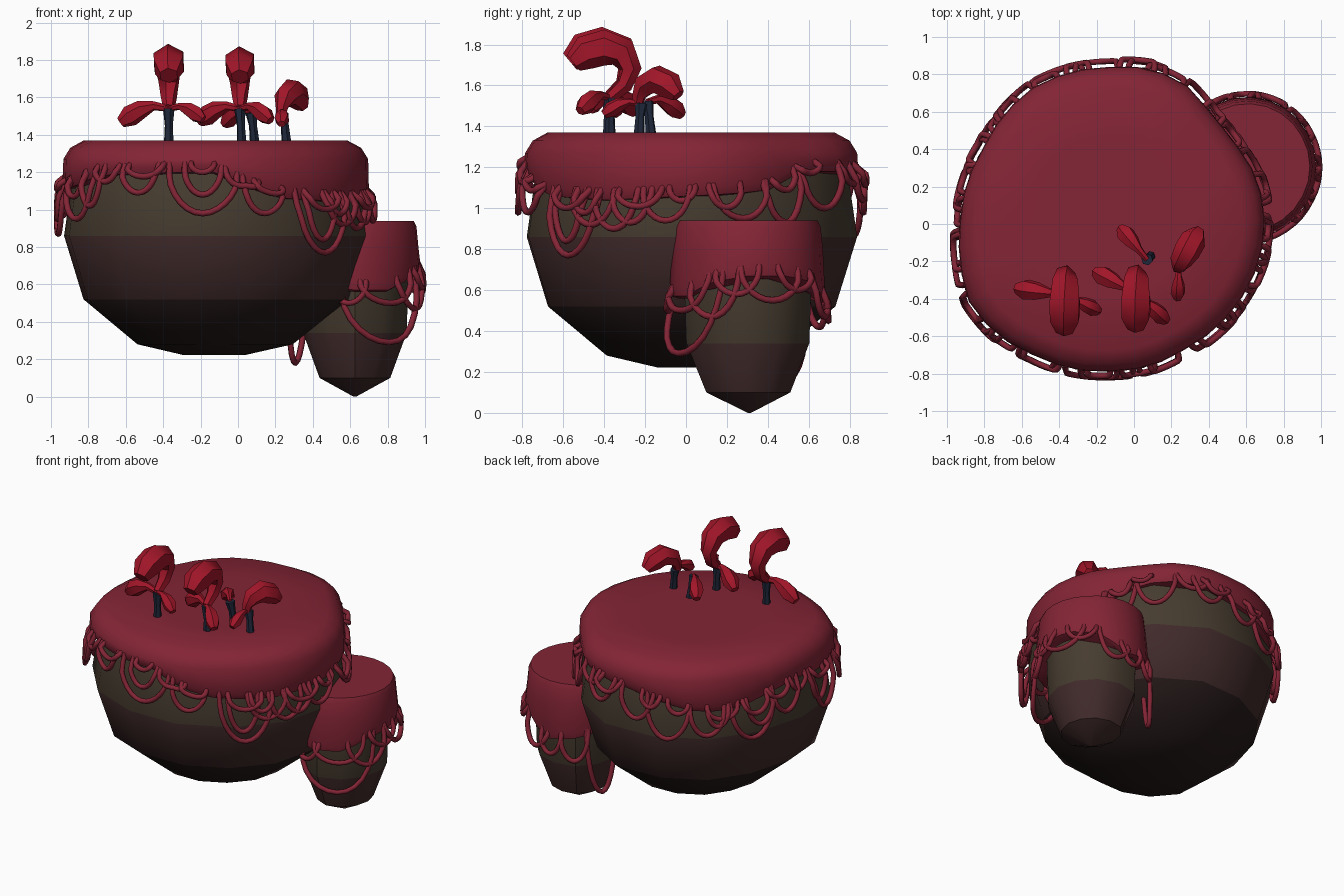
import bpy, bmesh, math, random
from mathutils import Vector

if "Cube" in bpy.data.objects:
    bpy.data.objects.remove(bpy.data.objects["Cube"])

random.seed(4)


def material(name, rgb):
    m = bpy.data.materials.new(name)
    m.diffuse_color = (*rgb, 1)
    m.use_nodes = True
    m.node_tree.nodes["Principled BSDF"].inputs["Base Color"].default_value = m.diffuse_color
    return m


MOSS = material("moss_red", (0.23, 0.018, 0.036))
UPPER = material("rock_olive", (0.062, 0.045, 0.029))
MIDDLE = material("rock_maroon", (0.052, 0.023, 0.023))
LOWER = material("rock_dark", (0.019, 0.010, 0.010))
PETAL = material("petal_red", (0.36, 0.008, 0.022))
STEM = material("stem_navy", (0.014, 0.022, 0.045))


def loft(name, rings, mats, bands=None, sharp=35):
    """Skin closed rings into one solid; bands gives the material of each strip."""
    bm = bmesh.new()
    vs = [[bm.verts.new(p) for p in r] for r in rings]
    n = len(rings[0])
    for i in range(len(vs) - 1):
        for j in range(n):
            k = (j + 1) % n
            f = bm.faces.new((vs[i][j], vs[i][k], vs[i + 1][k], vs[i + 1][j]))
            f.material_index = bands[i] if bands else 0
    bm.faces.new(vs[0])
    bm.faces.new(vs[-1]).material_index = bands[-1] if bands else 0
    bmesh.ops.recalc_face_normals(bm, faces=bm.faces)
    for f in bm.faces:
        f.smooth = True
    me = bpy.data.meshes.new(name)
    bm.to_mesh(me)
    bm.free()
    me.set_sharp_from_angle(angle=math.radians(sharp))
    for m in mats:
        me.materials.append(m)
    ob = bpy.data.objects.new(name, me)
    bpy.context.collection.objects.link(ob)
    return ob


def tube(name, pts, radii, mat, sides=6, sharp=50):
    pts = [Vector(p) for p in pts]
    rings, u = [], None
    for i, p in enumerate(pts):
        t = (pts[min(i + 1, len(pts) - 1)] - pts[max(i - 1, 0)]).normalized()
        if u is None:
            u = t.orthogonal()
        u = (u - t * u.dot(t)).normalized()
        w = t.cross(u)
        rings.append([p + radii[i] * (math.cos(a) * u + math.sin(a) * w)
                      for a in (math.tau * k / sides for k in range(sides))])
    return loft(name, rings, [mat], sharp=sharp)


def cyc(table, deg):
    """Interpolate a table that runs once round the circle."""
    x = (deg % 360) / 360 * len(table)
    i = int(x)
    f = x - i
    return table[i % len(table)] * (1 - f) + table[(i + 1) % len(table)] * f


def at(isl, deg, scale, z, off=0):
    cx, cy = isl["c"]
    r = cyc(isl["r"], deg) * scale + off
    a = math.radians(deg)
    return Vector((cx + r * math.cos(a), cy + r * math.sin(a), z))


def rock(name, isl, rings, mats, bands, sides):
    loft(name, [[at(isl, 360 * k / sides, s, z) for k in range(sides)]
                for s, z in rings], mats, bands)


def moss_cap(name, isl, top, sides):
    degs = [360 * k / sides for k in range(sides)]
    rings = [[at(isl, d, s, z) for d in degs] for s, z in top]
    for s, dz in ((1.0, 0.05), (0.975, 0.01), (0.90, 0.0)):
        rings.append([at(isl, d, s, cyc(isl["hem"], d) + dz) for d in degs])
    loft(name, rings, [MOSS])


def vine(name, isl, mid, half, bottom, rad=0.017, bulge=0.035):
    """U-shaped loop hanging from the moss hem."""
    pts, n = [], 14
    for i in range(n + 1):
        a = math.pi * i / n
        d = mid - half * math.cos(a)
        top = cyc(isl["hem"], d) + 0.06
        s = math.sin(a)
        z = top - max(top - bottom, 0.05) * s
        pts.append(at(isl, d, 1, z, -0.015 + bulge * min(1, 2.2 * s)))
    tube(name, pts, [rad] * (n + 1), MOSS, 6, 80)


# Outline radius and moss hem height, every 15 degrees from +x
big = {"c": (-0.13, 0.02),
       "r": [.83, .82, .79, .78, .83, .84, .82, .82, .82, .80, .78, .79,
             .80, .83, .87, .86, .83, .82, .81, .81, .80, .81, .82, .83],
       "hem": [1.05, 1.06, 1.08, 1.17, 1.17, 1.16, 1.14, 1.10, 1.05, 1.03, 1.06, 1.12,
               1.13, 1.10, 1.12, 1.18, 1.18, 1.19, 1.19, 1.10, 1.05, 1.04, 1.03, 1.04]}
small = {"c": (0.625, 0.31),
         "r": [.35, .35, .36, .37, .38, .36, .35, .35, .36, .39, .37, .355],
         "hem": [.66, .66, .63, .53, .56, .60, .60, .60, .58, .56, .56, .63]}

# Main floating island
rock("main_rock", big, [(.90, 1.28), (.945, 1.17), (1.0, .86), (.87, .52), (.51, .28), (.2, .222)],
     [UPPER, MIDDLE, LOWER], [0, 0, 1, 2, 2], 14)
moss_cap("main_moss", big, [(.5, 1.37), (.86, 1.37), (.95, 1.33), (.995, 1.27)], 36)

# Small island at the side
rock("small_rock", small, [(.80, .88), (.82, .65), (.79, .34), (.54, .10), (.02, 0)],
     [UPPER, MIDDLE], [0, 0, 1, 1], 12)
moss_cap("small_moss", small, [(.5, .94), (.90, .94), (.94, .91), (.97, .80)], 24)

# Hanging vines: mid angle, half width, lowest point
big_vines = [(195, 9, .87), (190, 6, .95), (215, 8, .95), (222, 5, 1.02), (242, 7, 1.09),
             (266, 13, .98), (266, 7, 1.08), (289, 8, .98), (315, 12, .77), (314, 7, .84),
             (325, 9, .92), (334, 8, .90), (340, 7, .93), (352, 8, .94), (18, 10, .95),
             (35, 8, .93), (52, 9, 1.0), (76, 7, 1.04), (95, 8, .98), (110, 10, .87),
             (128, 8, .90), (133, 5, .96), (150, 11, .84), (154, 7, .93), (168, 8, .97)]
for i, (m, h, z) in enumerate(big_vines):
    vine(f"main_vine_{i}", big, m, h, z, bulge=0.045)
for i in range(22):
    m = i * 360 / 22 + random.uniform(-5, 5)
    vine(f"hem_vine_{i}", big, m, random.uniform(4, 8),
         cyc(big["hem"], m) - random.uniform(-.02, .06), bulge=random.uniform(.03, .055))
small_vines = [(298, 40, .29), (300, 26, .50), (330, 22, .47), (350, 18, .58), (18, 25, .55),
               (40, 16, .60), (75, 16, .47), (95, 12, .45), (120, 14, .42), (148, 16, .18),
               (265, 14, .50)]
for i, (m, h, z) in enumerate(small_vines):
    vine(f"small_vine_{i}", small, m, h, z, bulge=0.03)

# Flowers: each has a stem, a curled tall petal and drooping side petals
BIG_PROFILE = [(0, 0, .03), (-.07, .06, .042), (-.10, .14, .055), (-.06, .22, .075),
               (.03, .245, .088), (.12, .22, .085), (.18, .17, .05)]
SIDE_PROFILE = [(0, 0, .018), (.08, .015, .025), (.15, -.005, .05), (.21, -.04, .058), (.26, -.075, .03)]


def petal(name, base, deg, profile, size):
    a = math.radians(deg)
    pts = [(base[0] + u * size * math.cos(a), base[1] + u * size * math.sin(a),
            base[2] + h * size) for u, h, _ in profile]
    tube(name, pts, [r * size for *_, r in profile], PETAL, 6, 50)


# root, head, (tall petal angle, size), side petals (angle, size)
flowers = [((-.37, -.38), (-.37, -.38, 1.54), (270, 1.04), [(172, 1.0), (335, .78)]),
           ((.02, -.37), (.01, -.37, 1.54), (270, 1.0), [(152, .95), (318, .85)]),
           ((.26, -.23), (.24, -.22, 1.51), None, [(268, .70)]),
           ((.09, -.17), (.07, -.19, 1.52), None, [(130, .85)])]
for i, (root, head, tall, sides) in enumerate(flowers):
    mid = [(root[k] + head[k]) / 2 for k in range(2)] + [1.45]
    tube(f"stem_{i}", [(*root, 1.35), mid, head], [.027, .022, .032], STEM, 6)
    if tall:
        petal(f"tall_petal_{i}", head, tall[0], BIG_PROFILE, tall[1])
    for j, (d, s) in enumerate(sides):
        petal(f"side_petal_{i}_{j}", head, d, SIDE_PROFILE, s)

# Third flower leans its main petal outward
petal("leaning_petal", (.24, -.22, 1.50), 60,
      [(-.02, 0, .025), (-.01, .05, .035), (.02, .10, .06), (.09, .13, .072),
       (.16, .10, .07), (.21, .05, .035)], 1.0)
